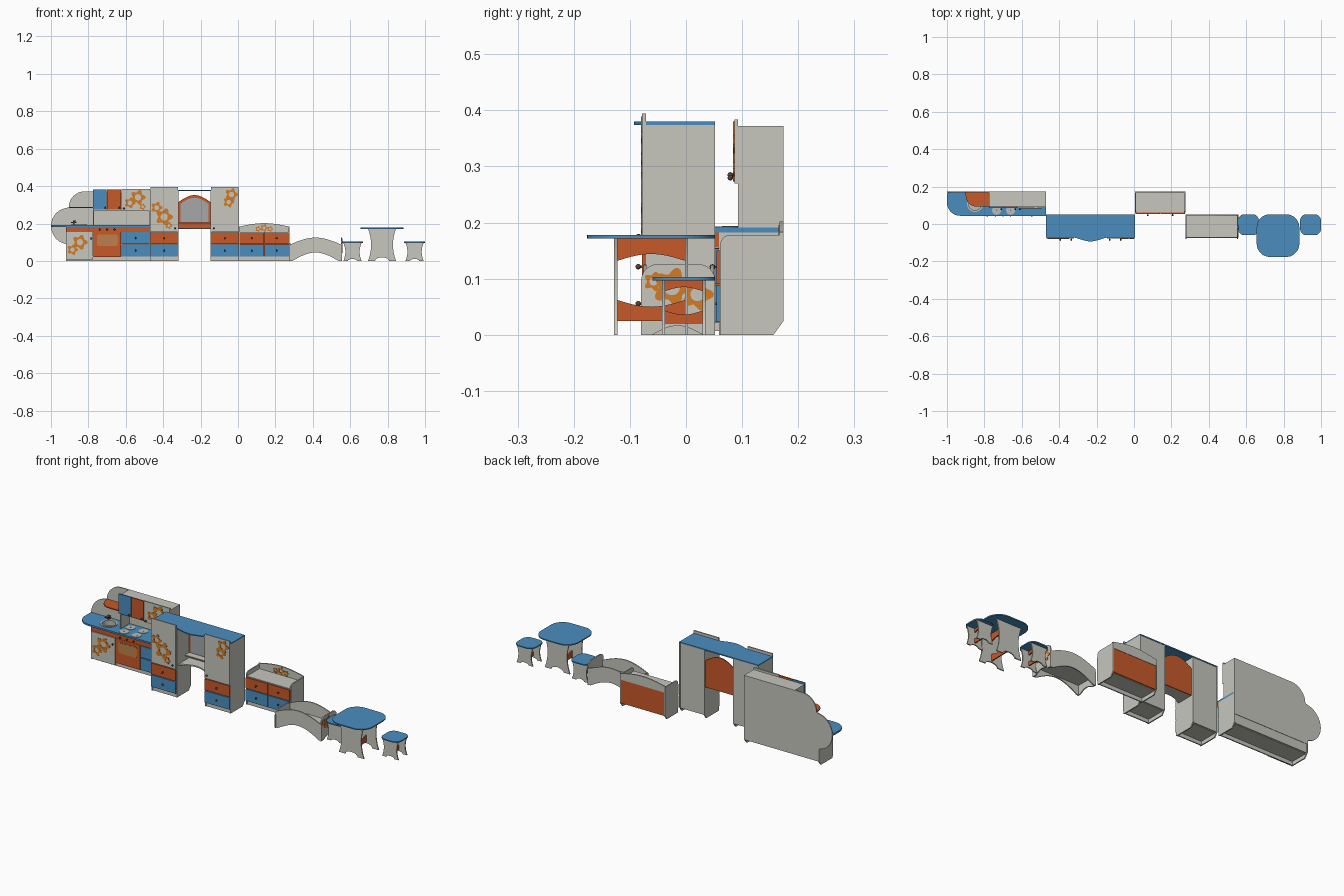
import bpy, bmesh, math
from mathutils import Vector
from math import sin, cos, pi

if "Cube" in bpy.data.objects:
    bpy.data.objects.remove(bpy.data.objects["Cube"])

def mat(name, r, g, b):
    m = bpy.data.materials.new(name)
    m.diffuse_color = (r, g, b, 1)
    m.use_nodes = True
    m.node_tree.nodes["Principled BSDF"].inputs["Base Color"].default_value = m.diffuse_color
    return m

GREY = mat("pale grey board", 0.57, 0.57, 0.52)
BLUE = mat("blue laminate", 0.07, 0.27, 0.52)
RED = mat("red orange laminate", 0.58, 0.10, 0.022)
FLOWER = mat("flower orange", 0.65, 0.20, 0.02)
GLASS = mat("mirror grey", 0.38, 0.39, 0.40)
STEEL = mat("steel", 0.50, 0.50, 0.48)
DARK = mat("dark knob", 0.10, 0.06, 0.05)
OVEN = mat("oven window", 0.50, 0.22, 0.08)

def finish(name, bm, m):
    bmesh.ops.recalc_face_normals(bm, faces=bm.faces)
    me = bpy.data.meshes.new(name)
    bm.to_mesh(me)
    bm.free()
    me.materials.append(m)
    ob = bpy.data.objects.new(name, me)
    bpy.context.collection.objects.link(ob)
    return ob

def place(plane, u, v, w):
    return {"xy": (u, v, w), "xz": (u, w, v), "yz": (w, u, v)}[plane]

def prism(name, plane, pts, a, b, m):
    """Extrude a 2D outline from a to b along the remaining axis."""
    bm = bmesh.new()
    lo = [bm.verts.new(place(plane, u, v, a)) for u, v in pts]
    hi = [bm.verts.new(place(plane, u, v, b)) for u, v in pts]
    bm.faces.new(lo)
    bm.faces.new(hi)
    n = len(pts)
    for i in range(n):
        bm.faces.new((lo[i], lo[(i+1) % n], hi[(i+1) % n], hi[i]))
    return finish(name, bm, m)

def box(name, x0, x1, y0, y1, z0, z1, m):
    return prism(name, "xy", [(x0, y0), (x1, y0), (x1, y1), (x0, y1)], z0, z1, m)

def rounded(x0, x1, y0, y1, r, n=8):
    """Rounded rectangle; r gives radii for lower left, lower right, upper right, upper left."""
    out = []
    for k, (cx, cy, sx, sy) in enumerate([(x0, y0, 1, 1), (x1, y0, -1, 1), (x1, y1, -1, -1), (x0, y1, 1, -1)]):
        if r[k] == 0:
            out.append((cx, cy))
            continue
        for i in range(n + 1):
            t = pi + k*pi/2 + i/n*pi/2
            out.append((cx + sx*r[k] + r[k]*cos(t), cy + sy*r[k] + r[k]*sin(t)))
    return out

def arch(x0, x1, z0, zs, zt, n=14):
    """Rectangle with a bowed top: zs at the sides, zt in the middle."""
    return [(x0, z0), (x1, z0)] + [(x1 + (x0-x1)*i/n, zs + (zt-zs)*sin(pi*i/n)) for i in range(n + 1)]

def ring(name, plane, c, R, r, a, b, m, petals=0, n=40):
    """Flat ring, wavy on the outside when it has petals."""
    bm = bmesh.new()
    loops = []
    for rad, wave, w in ((R, 1, a), (R, 1, b), (r, 0, b), (r, 0, a)):
        loop = []
        for i in range(n):
            t = 2*pi*i/n
            k = rad*(1 - (0.18*(1 - cos(petals*t)) if petals and wave else 0))
            loop.append(bm.verts.new(place(plane, c[0] + k*cos(t), c[1] + k*sin(t), w)))
        loops.append(loop)
    for k in range(4):
        p, q = loops[k], loops[(k+1) % 4]
        for i in range(n):
            bm.faces.new((p[i], p[(i+1) % n], q[(i+1) % n], q[i]))
    return finish(name, bm, m)

def flowers(name, plane, spots, a, b):
    for i, (u, v, R) in enumerate(spots):
        ring(f"{name}_flower_{i+1}", plane, (u, v), R, R*0.4, a, b, FLOWER, 5)

def knob(name, x, y, z):
    """Stem and ball on a front facing -y."""
    bm = bmesh.new()
    bmesh.ops.create_uvsphere(bm, u_segments=10, v_segments=6, radius=0.005)
    bmesh.ops.translate(bm, verts=bm.verts, vec=(x, y - 0.007, z))
    finish(name, bm, DARK)
    box(name + "_stem", x-0.002, x+0.002, y-0.005, y, z-0.002, z+0.002, DARK)

def front(name, x0, x1, z0, z1, y, m, kx=None, kz=None):
    """Door or drawer front with a knob."""
    g = 0.0015
    box(name, x0+g, x1-g, y, y+0.007, z0+g, z1-g, m)
    knob(name + "_knob", (x0+x1)/2 if kx is None else kx, y, (z0+z1)/2 if kz is None else kz)

def carcass(name, x0, x1, y0, y1, h, back=GREY, back_top=None):
    """Board cabinet body: sides notched for the skirting, bottom, back."""
    side = [(y0, 0), (y1-0.018, 0), (y1, 0.025), (y1, h), (y0, h)]
    for tag, a in (("left", x0), ("right", x1-0.006)):
        prism(f"{name}_{tag}_side", "yz", side, a, a+0.006, GREY)
    box(name + "_bottom", x0+0.006, x1-0.006, y0, y1-0.008, 0.02, 0.026, GREY)
    box(name + "_back", x0+0.006, x1-0.006, y1-0.007, y1-0.002, 0.022, back_top or h, back)
    box(name + "_plinth", x0+0.006, x1-0.006, y0+0.004, y0+0.01, 0, 0.024, GREY)

# Play kitchen: base unit
carcass("kitchen_base", -0.92, -0.47, 0.059, 0.174, 0.182)
box("kitchen_top_rail", -0.92, -0.47, 0.052, 0.059, 0.156, 0.182, RED)
front("kitchen_sink_door", -0.92, -0.773, 0.005, 0.155, 0.052, GREY, -0.785, 0.12)
flowers("sink_door", "xz", [(-0.845, 0.10, 0.042), (-0.885, 0.06, 0.03)], 0.05, 0.052)
box("oven_door", -0.772, -0.625, 0.052, 0.059, 0.022, 0.155, RED)
prism("oven_window_frame", "xz", rounded(-0.755, -0.642, 0.08, 0.142, [0.012]*4), 0.050, 0.052, FLOWER)
prism("oven_window", "xz", rounded(-0.75, -0.647, 0.085, 0.137, [0.01]*4), 0.049, 0.0505, OVEN)
for i in range(3):
    knob(f"oven_knob_{i+1}", -0.74 + 0.04*i, 0.052, 0.168)
front("kitchen_upper_drawer", -0.624, -0.47, 0.09, 0.155, 0.052, BLUE)
front("kitchen_lower_drawer", -0.624, -0.47, 0.022, 0.089, 0.052, BLUE)

# Worktop with a sunken sink
worktop = prism("worktop", "xy", rounded(-1.0, -0.47, 0.044, 0.168, [0.07, 0, 0, 0.01]), 0.182, 0.191, BLUE)
cutter = prism("sink_cutter", "xy", [(-0.85 + 0.036*cos(i*pi/16), 0.107 + 0.036*sin(i*pi/16)) for i in range(32)], 0.17, 0.2, STEEL)
cutter.hide_render = True
cutter.hide_viewport = True
cut = worktop.modifiers.new("sink_hole", "BOOLEAN")
cut.operation = "DIFFERENCE"
cut.object = cutter
ring("sink_rim", "xy", (-0.85, 0.107), 0.043, 0.034, 0.191, 0.194, STEEL)
ring("sink_wall", "xy", (-0.85, 0.107), 0.036, 0.034, 0.165, 0.192, STEEL)
prism("sink_floor", "xy", [(-0.85 + 0.035*cos(i*pi/16), 0.107 + 0.035*sin(i*pi/16)) for i in range(32)], 0.163, 0.166, STEEL)
box("tap_post", -0.881, -0.875, 0.14, 0.146, 0.191, 0.215, DARK)
box("tap_spout", -0.881, -0.865, 0.115, 0.146, 0.212, 0.217, DARK)
box("tap_handle", -0.893, -0.863, 0.14, 0.146, 0.203, 0.207, DARK)
for x in (-0.735, -0.66):
    for y in (0.073, 0.13):
        ring("burner", "xy", (x, y), 0.024, 0.004, 0.191, 0.193, STEEL, 0, 24)

# Stepped rounded back panel
back = [(-0.47, 0.18), (-0.47, 0.372), (-0.82, 0.372)]
back += [(-0.82 - 0.085*sin(i*pi/16), 0.287 + 0.085*cos(i*pi/16)) for i in range(1, 9)]
back += [(-0.905 - 0.095*sin(i*pi/16), 0.187 + 0.097*cos(i*pi/16)) for i in range(1, 16)]
back += [(-0.92, 0.09), (-0.92, 0.09 - 0.02), (-0.47, 0.07)]
prism("kitchen_back_panel", "xz", back, 0.168, 0.174, GREY)

# Wall cupboard
for tag, x in (("left", -0.775), ("right", -0.476)):
    box(f"wall_cupboard_{tag}_side", x, x+0.006, 0.093, 0.168, 0.191, 0.372, GREY)
box("wall_cupboard_top", -0.769, -0.476, 0.093, 0.168, 0.366, 0.372, GREY)
box("wall_cupboard_floor", -0.769, -0.476, 0.093, 0.168, 0.27, 0.276, GREY)
front("wall_door_blue", -0.778, -0.702, 0.273, 0.383, 0.086, BLUE, -0.71, 0.285)
front("wall_door_red", -0.702, -0.625, 0.273, 0.383, 0.086, RED, -0.635, 0.285)
front("wall_door_grey", -0.625, -0.47, 0.268, 0.385, 0.086, GREY, -0.61, 0.28)
flowers("wall_door", "xz", [(-0.535, 0.34, 0.042), (-0.578, 0.31, 0.03), (-0.51, 0.29, 0.018)], 0.084, 0.086)
prism("corner_shelf", "xy", rounded(-0.9, -0.775, 0.093, 0.168, [0.06, 0, 0, 0]), 0.282, 0.288, RED)

# Dressing unit: two columns
for tag, x0, x1, kx in (("left", -0.47, -0.318, -0.335), ("right", -0.147, 0.005, -0.13)):
    carcass(tag + "_column", x0, x1, -0.071, 0.052, 0.374)
    front(tag + "_column_door", x0, x1, 0.154, 0.396, -0.078, GREY, kx, 0.175)
    front(tag + "_column_upper_drawer", x0, x1, 0.09, 0.153, -0.078, RED)
    front(tag + "_column_lower_drawer", x0, x1, 0.022, 0.089, -0.078, BLUE)
flowers("left_column", "xz", [(-0.395, 0.235, 0.048), (-0.435, 0.285, 0.032), (-0.37, 0.19, 0.02)], -0.08, -0.078)
flowers("right_column", "xz", [(-0.035, 0.355, 0.036), (-0.05, 0.315, 0.03)], -0.08, -0.078)

# Wavy top, arched mirror and shelves
wave = [(-0.47, 0.052), (-0.47, -0.071)]
wave += [(-0.34 + 0.215*i/20, -0.071 - 0.011*(1 - cos(2*pi*i/20))) for i in range(21)]
prism("dressing_top", "xy", wave + [(0.005, -0.071), (0.005, 0.052)], 0.374, 0.38, BLUE)
prism("mirror_panel", "xz", arch(-0.318, -0.147, 0.17, 0.315, 0.352), 0.036, 0.042, RED)
prism("mirror", "xz", arch(-0.308, -0.157, 0.208, 0.305, 0.338), 0.033, 0.036, GLASS)
shelf = [(-0.318, 0.036)] + [(-0.318 + 0.171*i/14, -0.055 + 0.03*sin(pi*i/14)) for i in range(15)] + [(-0.147, 0.036)]
prism("dressing_shelf", "xy", shelf, 0.17, 0.177, GREY)
box("mirror_ledge", -0.318, -0.147, 0.0, 0.036, 0.2, 0.205, GREY)

# Low sideboard with open top tray
carcass("sideboard", 0.005, 0.275, 0.061, 0.174, 0.153, RED, 0.15)
for tag, x in (("left", 0.005), ("right", 0.269)):
    prism(f"sideboard_{tag}_cheek", "yz", rounded(0.061, 0.174, 0.153, 0.178, [0, 0, 0, 0.018]), x, x+0.006, GREY)
box("sideboard_tray", 0.011, 0.269, 0.061, 0.168, 0.149, 0.155, GREY)
prism("sideboard_crest", "xz", arch(0.005, 0.275, 0.15, 0.183, 0.202), 0.167, 0.174, GREY)
flowers("sideboard", "xz", [(0.14, 0.176, 0.021), (0.108, 0.171, 0.016), (0.172, 0.171, 0.016)], 0.165, 0.167)
for tag, x0, x1 in (("left", 0.007, 0.14), ("right", 0.14, 0.273)):
    front(f"sideboard_{tag}_upper_drawer", x0, x1, 0.09, 0.152, 0.054, RED)
    front(f"sideboard_{tag}_lower_drawer", x0, x1, 0.022, 0.089, 0.054, BLUE)

# Doll bed
rail = [(0.279 + 0.271*i/16, 0.088 + 0.037*sin(pi*i/16)) for i in range(17)]
rail += [(0.55, 0)] + [(0.538 - 0.247*i/16, 0.045*sin(pi*i/16)) for i in range(17)] + [(0.279, 0)]
for tag, y in (("front", -0.076), ("back", 0.044)):
    prism(f"bed_{tag}_rail", "xz", rail, y, y+0.006, GREY)
box("bed_base", 0.282, 0.55, -0.07, 0.044, 0.05, 0.056, GREY)
foot = [(0.03 - 0.09*i/10, 0.016*sin(pi*i/10)) for i in range(11)]
for tag, x, h in (("foot", 0.276, 0.095), ("head", 0.55, 0.126)):
    end = rounded(-0.08, 0.052, 0, h, [0, 0, 0.03, 0.03])
    prism(f"bed_{tag}_board", "yz", [end[0]] + foot[::-1] + end[1:], x, x+0.006, GREY)
flowers("bed", "yz", [(-0.025, 0.085, 0.036), (0.02, 0.072, 0.03), (-0.058, 0.095, 0.018)], 0.556, 0.558)

# Table and stools: rounded top, two waisted leg panels, two stretchers
def table(name, cx, cy, half, h, leg_w, leg_y, low, high):
    r = half*0.62
    prism(name + "_top", "xy", rounded(cx-half, cx+half, cy-half, cy+half, [r]*4, 10), h-0.006, h, BLUE)
    t = h - 0.006
    edge = [(leg_w/2*(0.78 + 0.22*(2*i/12 - 1)**2), t*i/12) for i in range(13)]
    under = [(leg_w*0.25*cos(pi*i/8), t*0.11*sin(pi*i/8)) for i in range(9)]
    pts = [(cx+u, v) for u, v in edge] + [(cx-u, v) for u, v in edge[::-1]] + [(cx+u, v) for u, v in under[::-1]]
    for tag, y in (("front", cy-leg_y), ("back", cy+leg_y)):
        prism(f"{name}_{tag}_legs", "xz", pts, y-0.003, y+0.003, GREY)
    a, b = cy-leg_y+0.003, cy+leg_y-0.003
    dip = 0.012*h/0.178
    prism(name + "_lower_stretcher", "yz", arch(a, b, low[0], low[1], low[1]-dip), cx-0.003, cx+0.003, RED)
    prism(name + "_upper_stretcher", "yz", arch(a, b, t, high, high+dip), cx-0.003, cx+0.003, RED)

table("table", 0.77, -0.062, 0.114, 0.178, 0.15, 0.063, (0.025, 0.062), 0.132)
table("left_stool", 0.612, -0.004, 0.056, 0.103, 0.098, 0.036, (0.02, 0.043), 0.078)
table("right_stool", 0.944, -0.004, 0.056, 0.103, 0.098, 0.036, (0.02, 0.043), 0.078)
